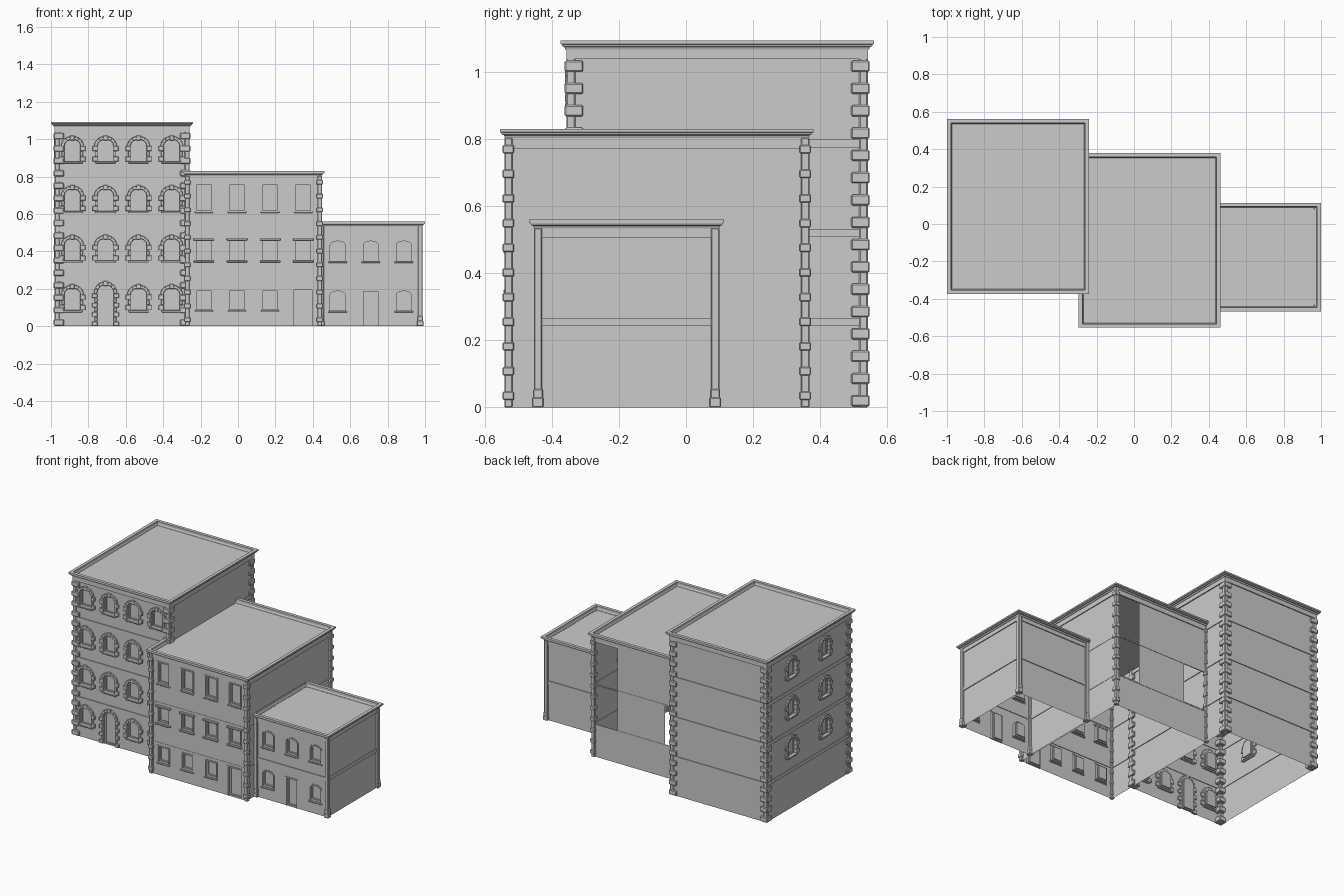
import bpy, bmesh, math
from mathutils import Matrix, Vector

if "Cube" in bpy.data.objects:
    bpy.data.objects.remove(bpy.data.objects["Cube"])

P = 0.177  # width of one wall bay


def finish(name, bm, bevel=0):
    me = bpy.data.meshes.new(name)
    bm.to_mesh(me)
    bm.free()
    ob = bpy.data.objects.new(name, me)
    bpy.context.collection.objects.link(ob)
    if bevel:
        m = ob.modifiers.new("soft_edges", 'BEVEL')
        m.width, m.segments = bevel, 1
    return ob


def box(bm, M, c, size, rot=0):
    S = Matrix.Diagonal((*size, 1))
    bmesh.ops.create_cube(bm, size=1, matrix=M @ Matrix.Translation(c) @ Matrix.Rotation(rot, 4, 'Y') @ S)


def outline(u, w, z0, top, rise, t):
    """Opening outline inset by t, counter-clockwise from outside."""
    r = max(rise - t, 0)
    spring = top - rise if rise else top - t
    a = w - t
    zb = max(z0 + t, 0.001)
    pts = [(u - a, zb), (u + a, zb)]
    n = 8 if rise else 1
    for i in range(n + 1):
        th = math.pi * i / n
        pts.append((u + a * math.cos(th), spring + r * math.sin(th)))
    return pts


def panel(bm, M, u0, u1, z0, z1, opening):
    """One bay of wall, optionally with a recessed, framed opening."""
    loop = lambda pts, y: [bm.verts.new(M @ Vector((x, y, z))) for x, z in pts]
    rect = loop([(u0, z0), (u1, z0), (u1, z1), (u0, z1)], 0)
    if not opening:
        bm.faces.new(rect)
        return
    w, a, b, rise, style = opening
    chain = [(0, 0), (0, .012), (.008, .012), (.008, .02)]
    if style != 'stone':
        chain = [(-.009, 0), (-.009, -.004), (0, -.004)] + chain[1:]
    rings = [loop(outline((u0 + u1) / 2, w, a, b, rise, t), y) for t, y in chain]
    edges = []
    for r in (rect, rings[0]):
        edges += [bm.edges.new((r[i - 1], r[i])) for i in range(len(r))]
    bmesh.ops.triangle_fill(bm, use_beauty=True, edges=edges, normal=M.to_3x3() @ Vector((0, -1, 0)))
    for p, q in zip(rings, rings[1:]):
        n = len(p)
        for i in range(n):
            j = (i + 1) % n
            bm.faces.new((p[i], p[j], q[j], q[i]))
    bm.faces.new(rings[-1])


def stone_surround(bm, M, u, w, z0, top, rise):
    """Arch stones, side blocks and sill."""
    spring = top - rise
    for i in range(7):
        th = math.pi * (i + .5) / 7
        c, s = math.cos(th), math.sin(th)
        tall = .026 if i == 3 else .018
        rot = math.atan2(c / w, s / rise)
        box(bm, M, (u + (w + .007) * c, -.002, spring + (rise + .007) * s), (.024, .018, tall), rot)
    n = max(3, round((spring - z0) / .026))
    h = (spring - z0) / n
    for i in range(n):
        bw = .028 if i % 2 == 0 else .015
        for s in (-1, 1):
            box(bm, M, (u + s * (w - .002 + bw / 2), -.002, z0 + (i + .5) * h), (bw, .018, h * .96))
    if z0 > .01:
        box(bm, M, (u, -.002, z0 - .005), (2 * w + .02, .02, .011))


def sweep(name, cx, cy, hx, hy, profiles):
    """Sweep closed (offset, z) profiles round a rectangle with mitred corners."""
    bm = bmesh.new()
    for prof in profiles:
        cols = [[bm.verts.new((cx + sx * (hx + o), cy + sy * (hy + o), z)) for o, z in prof]
                for sx, sy in ((-1, -1), (1, -1), (1, 1), (-1, 1))]
        n = len(prof)
        for k in range(4):
            a, b = cols[k], cols[(k + 1) % 4]
            for i in range(n):
                j = (i + 1) % n
                bm.faces.new((a[i], b[i], b[j], a[j]))
    bmesh.ops.recalc_face_normals(bm, faces=bm.faces)
    return finish(name, bm)


def band(z0, z1, out):
    return [(-.004, z0), (out, z0), (out, z1), (-.004, z1)]


def corner_post(bm, cx, cy, hx, hy, out, inn, z0, z1):
    """Same block on all four corners."""
    s = out + inn
    for sx in (-1, 1):
        for sy in (-1, 1):
            d = (out - inn) / 2
            box(bm, Matrix(), (cx + sx * (hx + d), cy + sy * (hy + d), (z0 + z1) / 2), (s, s, z1 - z0))


def building(name, cx, cy, nx, ny, floors, T, openings, bands, missing=()):
    hx, hy = nx * P / 2, ny * P / 2
    walls, trim = bmesh.new(), bmesh.new()
    levels = [0] + floors + [T - .02]
    for k in range(4):  # front, right, back, left
        n, along, dist = (nx, hx, hy) if k % 2 == 0 else (ny, hy, hx)
        M = (Matrix.Translation((cx, cy, 0)) @ Matrix.Rotation(k * math.pi / 2, 4, 'Z')
             @ Matrix.Translation((-along, -dist, 0)))
        for i in range(n):
            for j in range(len(levels) - 1):
                if (k, i, j) in missing:
                    continue
                o = openings.get((k, i, j))
                panel(walls, M, i * P, (i + 1) * P, levels[j], levels[j + 1], o)
                if not o:
                    continue
                w, a, b, rise, style = o
                u = (i + .5) * P
                if style == 'stone':
                    stone_surround(trim, M, u, w, a, b, rise)
                elif style == 'lintel':
                    box(trim, M, (u, -.004, b + .009), (2 * w + .03, .02, .012))
                    box(trim, M, (u, -.004, a - .009), (2 * w + .03, .022, .01))
                elif style == 'sill':
                    box(trim, M, (u, -.003, a - .008), (2 * w + .02, .014, .008))
    bmesh.ops.remove_doubles(walls, verts=walls.verts, dist=1e-5)
    finish(name + "_walls", walls)
    finish(name + "_window_trim", trim, .002)
    # cornice with parapet lip, sunken roof, string courses
    sweep(name + "_cornice", cx, cy, hx, hy, [[
        (-.002, T - .027), (.010, T - .027), (.013, T - .019), (.019, T - .017), (.021, T - .011),
        (.025, T - .010), (.025, T), (.004, T), (.004, T - .015), (-.002, T - .027)][:-1]])
    sweep(name + "_bands", cx, cy, hx, hy, bands)
    roof = bmesh.new()
    roof.faces.new([roof.verts.new((cx + sx * (hx + .004), cy + sy * (hy + .004), T - .026))
                    for sx, sy in ((-1, -1), (1, -1), (1, 1), (-1, 1))])
    finish(name + "_roof", roof)
    return cx, cy, hx, hy


# Tall building: arched windows with stone surrounds
win = lambda j: (.044, .085 + .265 * j, .205 + .265 * j, .036, 'stone')
ops = {(0, i, j): win(j) for i in range(4) for j in range(4)}
ops[(0, 1, 0)] = (.046, 0, .222, .046, 'stone')
ops.update({(3, i, j): win(j) for i in (1, 3) for j in (1, 2, 3)})
tall = building("tall_building", -.62, .093, 4, 5, [.255, .52, .787, 1.04], 1.093, ops,
                [band(.243, .266, .005), band(.508, .531, .005), band(.775, .799, .005), band(1.038, 1.066, .007)])
bm = bmesh.new()
corner_post(bm, *tall, .007, .02, 0, 1.066)
for i in range(16):
    z = .003 + i * .0665
    corner_post(bm, *tall, .012, .043, z, z + .033)
finish("tall_building_quoins", bm, .004)

# Middle building: rectangular windows, some rear bays left open
ops = {}
for i in range(4):
    ops[(0, i, 0)] = (.038, .09, .19, 0, 'sill')
    ops[(0, i, 1)] = (.040, .355, .455, 0, 'lintel')
    ops[(0, i, 2)] = (.040, .618, .755, 0, 'sill')
ops[(0, 3, 0)] = (.048, 0, .193, 0, 'door')
mid = building("middle_building", .083, -.087, 4, 5, [.215, .485, .77], .83, ops,
               [band(.211, .219, .002), band(.481, .489, .002), band(.772, .804, .006)],
               {(2, 0, 1), (2, 0, 2), (2, 3, 1)})
bm = bmesh.new()
corner_post(bm, *mid, .012, .012, 0, .804)
for i in range(11):
    z = .022 + i * .0735
    corner_post(bm, *mid, .017, .017, z, z + .025)
finish("middle_building_quoins", bm, .003)

# Low building: shallow arched windows and plain corner pilasters
ops = {}
for i in range(3):
    ops[(0, i, 0)] = (.040, .085, .188, .02, 'sill')
    ops[(0, i, 1)] = (.040, .35, .455, .02, 'sill')
ops[(0, 1, 0)] = (.038, 0, .185, 0, 'door')
low = building("low_building", .71, -.177, 3, 3, [.255, .51], .56, ops,
               [band(.243, .266, .005), band(.507, .535, .006)])
bm = bmesh.new()
corner_post(bm, *low, .011, .014, 0, .535)
corner_post(bm, *low, .013, .016, 0, .055)
corner_post(bm, *low, .016, .018, 0, .03)
finish("low_building_pilasters", bm, .003)
